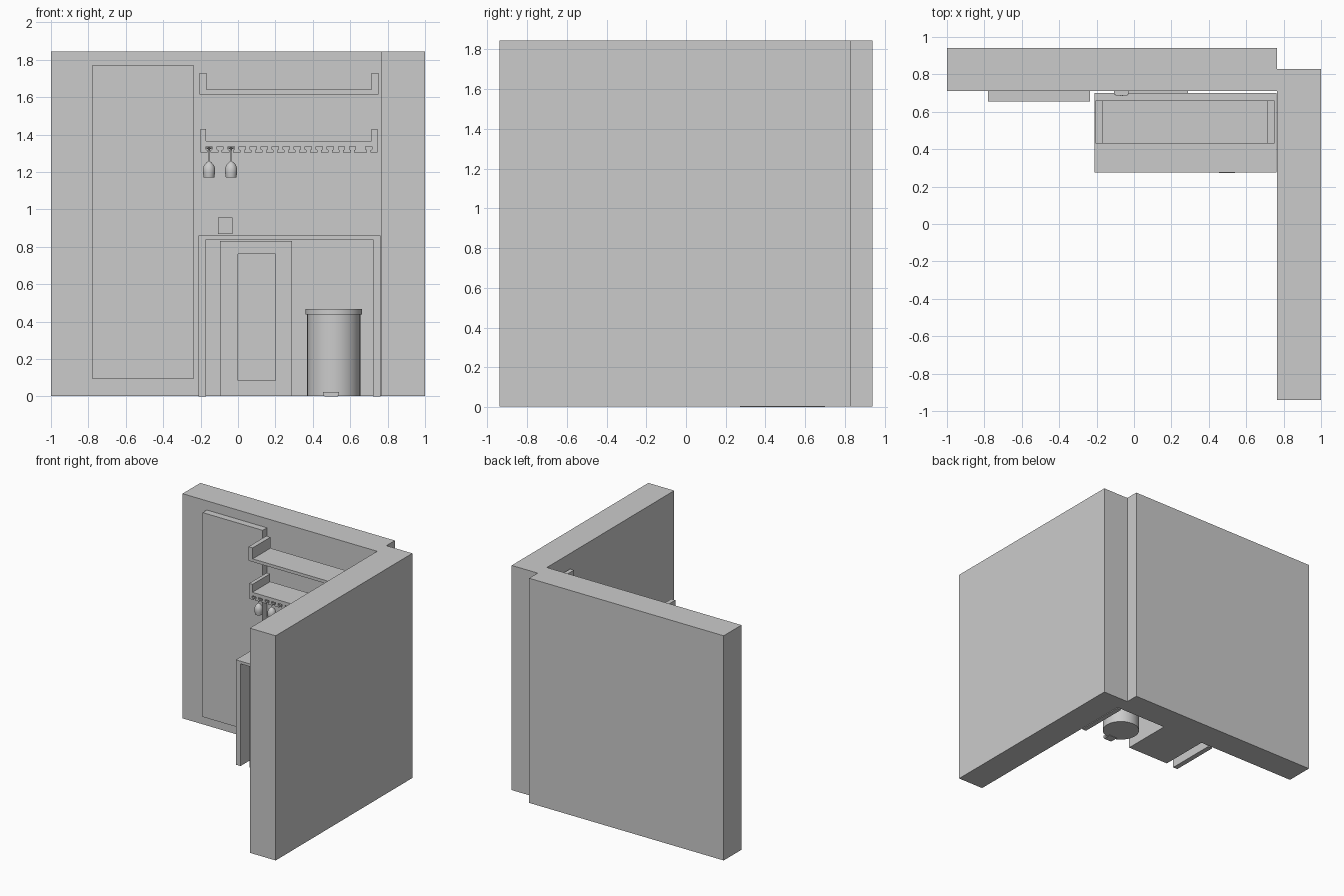
import bpy, bmesh, math

if "Cube" in bpy.data.objects:
    bpy.data.objects.remove(bpy.data.objects["Cube"])


def finish(name, bm, smooth=False):
    bmesh.ops.recalc_face_normals(bm, faces=bm.faces[:])
    me = bpy.data.meshes.new(name)
    bm.to_mesh(me)
    bm.free()
    ob = bpy.data.objects.new(name, me)
    bpy.context.collection.objects.link(ob)
    if smooth:
        bpy.ops.object.select_all(action='DESELECT')
        ob.select_set(True)
        bpy.context.view_layer.objects.active = ob
        bpy.ops.object.shade_smooth_by_angle(angle=math.radians(35))
    return ob


def box(name, x0, x1, y0, y1, z0, z1):
    bm = bmesh.new()
    bmesh.ops.create_cube(bm, size=1)
    for v in bm.verts:
        v.co.x = x1 if v.co.x > 0 else x0
        v.co.y = y1 if v.co.y > 0 else y0
        v.co.z = z1 if v.co.z > 0 else z0
    return finish(name, bm)


def prism(name, pts, y0, y1):
    """Extrude an x-z outline along y."""
    bm = bmesh.new()
    f = bm.faces.new([bm.verts.new((x, y0, z)) for x, z in pts])
    r = bmesh.ops.extrude_face_region(bm, geom=[f])
    for v in r['geom']:
        if isinstance(v, bmesh.types.BMVert):
            v.co.y = y1
    return finish(name, bm)


def lathe(name, profile, cx, cy, steps=32):
    """Spin an r-z profile around a vertical axis."""
    bm = bmesh.new()
    vs = [bm.verts.new((cx + r, cy, z)) for r, z in profile]
    es = [bm.edges.new(p) for p in zip(vs, vs[1:])]
    bmesh.ops.spin(bm, geom=vs + es, cent=(cx, cy, 0), axis=(0, 0, 1),
                   angle=math.tau, steps=steps)
    bmesh.ops.remove_doubles(bm, verts=bm.verts[:], dist=1e-5)
    return finish(name, bm, True)


# Walls and the closed door panel
box("back_wall", -1, 0.765, 0.71, 0.94, 0.003, 1.845)
box("side_wall", 0.765, 1, -0.94, 0.83, 0.003, 1.845)
box("door_panel", -0.78, -0.235, 0.655, 0.71, 0.095, 1.77)

# Upper shelf with raised ends
prism("upper_shelf", [(-0.205, 1.615), (0.75, 1.615), (0.75, 1.73), (0.715, 1.73),
                      (0.715, 1.64), (-0.168, 1.64), (-0.168, 1.73), (-0.205, 1.73)],
      0.43, 0.66)

# Lower shelf with T slots for hanging glasses
outline = [(-0.2, 1.305)]
for c in [-0.155 + 0.059 * i for i in range(14)] + [0.70]:
    outline += [(c - 0.009, 1.305), (c - 0.009, 1.317), (c - 0.017, 1.320),
                (c - 0.017, 1.336), (c + 0.017, 1.336), (c + 0.017, 1.320),
                (c + 0.009, 1.317), (c + 0.009, 1.305)]
outline += [(0.745, 1.305), (0.745, 1.43), (0.715, 1.43), (0.715, 1.365),
            (-0.17, 1.365), (-0.17, 1.43), (-0.2, 1.43)]
prism("glass_shelf", outline, 0.43, 0.66)

# Wine glasses hanging upside down
glass = [(0, 1.333), (0.016, 1.329), (0.016, 1.326), (0.005, 1.322), (0.003, 1.31),
         (0.003, 1.258), (0.012, 1.252), (0.026, 1.237), (0.033, 1.215),
         (0.032, 1.195), (0.028, 1.17), (0.026, 1.17), (0.030, 1.195),
         (0.031, 1.215), (0.024, 1.236), (0.010, 1.25), (0, 1.252)]
for i, x in enumerate((-0.155, -0.037)):
    lathe(f"wine_glass_{i + 1}", glass, x, 0.49, 24)

# Counter
prism("counter", [(-0.212, 0), (-0.17, 0), (-0.17, 0.838), (0.722, 0.838), (0.722, 0),
                  (0.762, 0), (0.762, 0.86), (-0.212, 0.86)], 0.275, 0.70)

# Small fridge with a recessed door window
fridge = box("fridge", -0.095, 0.29, 0.287, 0.712, 0.003, 0.83)
bm = bmesh.new()
bm.from_mesh(fridge.data)
front = min(bm.faces, key=lambda f: f.calc_center_median().y)
bmesh.ops.inset_region(bm, faces=[front], thickness=0.05)
for v in front.verts:
    v.co.x = 0.2 if v.co.x > 0.1 else 0.0
    v.co.z = 0.76 if v.co.z > 0.4 else 0.085
r = bmesh.ops.extrude_discrete_faces(bm, faces=[front])
for v in r['faces'][0].verts:
    v.co.y += 0.01
bm.to_mesh(fridge.data)
bm.free()

# Pedal bin
lathe("bin_body", [(0, 0.003), (0.142, 0.003), (0.142, 0.44), (0, 0.44)], 0.512, 0.45, 40)
lathe("bin_lid", [(0, 0.438), (0.152, 0.438), (0.152, 0.466), (0, 0.466)], 0.512, 0.45, 40)
prism("bin_pedal", [(0.455, 0.008), (0.462, 0), (0.533, 0), (0.54, 0.008),
                    (0.54, 0.024), (0.455, 0.024)], 0.272, 0.34)

# Wall socket: plate, inset frame and round outlets
box("socket_plate", -0.106, -0.029, 0.692, 0.712, 0.868, 0.956)
box("socket_face", -0.099, -0.036, 0.688, 0.70, 0.875, 0.949)
for i, z in enumerate((0.885, 0.912, 0.939)):
    bm = bmesh.new()
    bmesh.ops.create_cone(bm, cap_ends=True, segments=12, radius1=0.007,
                          radius2=0.007, depth=0.008)
    for v in bm.verts:
        x, y, h = v.co
        v.co = (x - 0.067, 0.688 + h, z + y)
    finish(f"socket_button_{i + 1}", bm, True)
